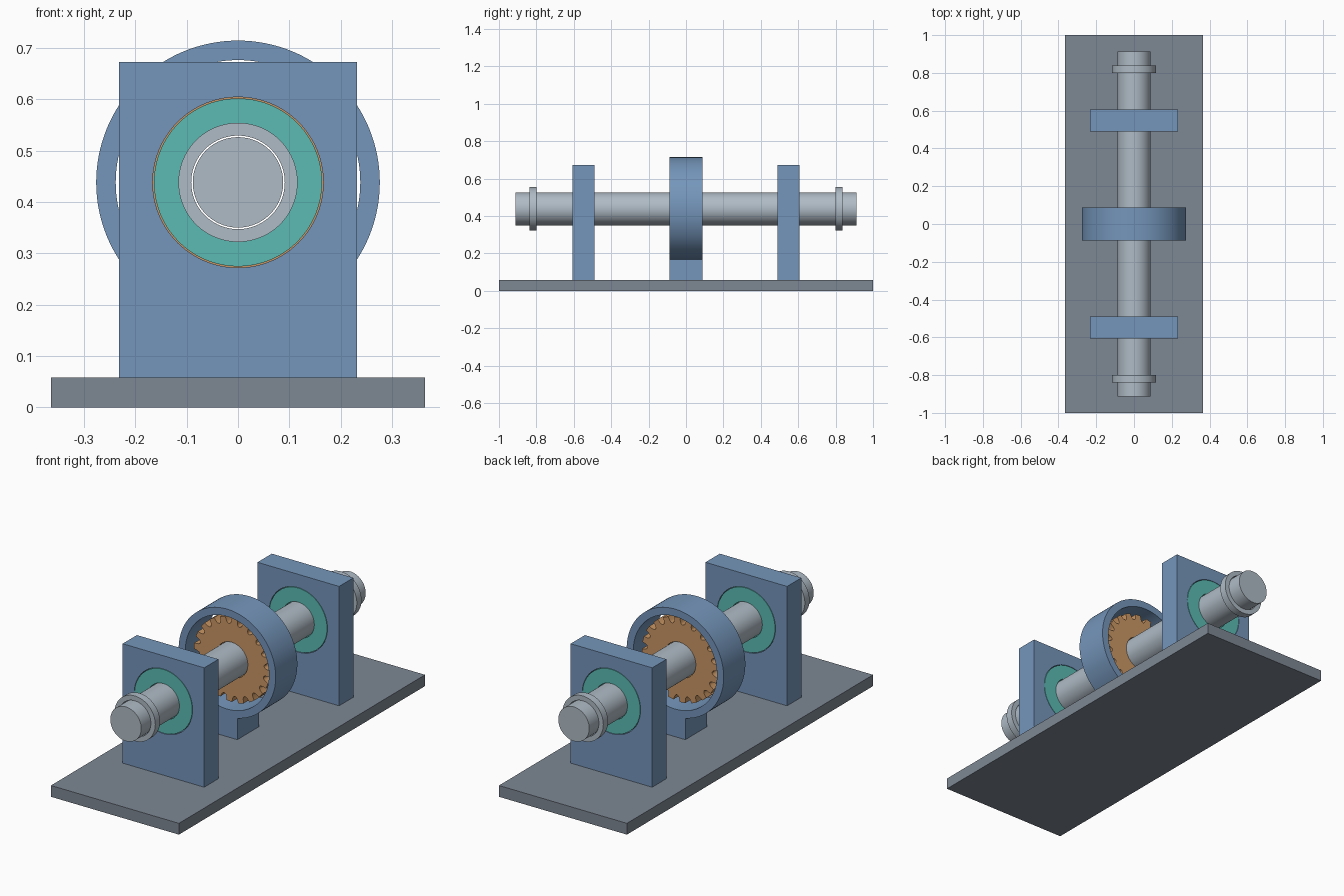
import bpy, bmesh, math

if "Cube" in bpy.data.objects:
    bpy.data.objects.remove(bpy.data.objects["Cube"])

AXIS_Z = 0.438   # height of the shaft centre line
BORE = 0.091


def material(name, r, g, b):
    lin = [((c / 255 + 0.055) / 1.055) ** 2.4 for c in (r, g, b)]
    m = bpy.data.materials.new(name)
    m.diffuse_color = (*lin, 1)
    m.use_nodes = True
    m.node_tree.nodes["Principled BSDF"].inputs["Base Color"].default_value = m.diffuse_color
    return m


BASE = material("slate grey", 125, 135, 147)
BLUE = material("steel blue", 117, 150, 187)
STEEL = material("light steel", 175, 187, 197)
TEAL = material("teal", 92, 187, 180)
BRONZE = material("bronze", 201, 150, 100)


def circle(r, n=96):
    return [(r * math.cos(2 * math.pi * i / n), AXIS_Z + r * math.sin(2 * math.pi * i / n))
            for i in range(n)]


def rect(x, z0, z1):
    return [(-x, z0), (x, z0), (x, z1), (-x, z1)]


def extrude(name, loops, y0, y1, mat):
    """Extrude x-z outlines (inner loops become holes) from y0 to y1."""
    cu = bpy.data.curves.new(name, 'CURVE')
    cu.dimensions = '2D'
    cu.fill_mode = 'BOTH'
    cu.extrude = (y1 - y0) / 2
    for pts in loops:
        sp = cu.splines.new('POLY')
        sp.points.add(len(pts) - 1)
        for p, (x, z) in zip(sp.points, pts):
            p.co = (x, z, 0, 1)
        sp.use_cyclic_u = True
    tmp = bpy.data.objects.new(name + "_outline", cu)
    bpy.context.collection.objects.link(tmp)
    dg = bpy.context.evaluated_depsgraph_get()
    me = bpy.data.meshes.new_from_object(tmp.evaluated_get(dg))
    bpy.data.objects.remove(tmp)
    bm = bmesh.new()
    bm.from_mesh(me)
    bmesh.ops.remove_doubles(bm, verts=bm.verts, dist=1e-5)
    for v in bm.verts:
        x, z, d = v.co
        v.co = (x, (y0 + y1) / 2 - d, z)
    bmesh.ops.recalc_face_normals(bm, faces=bm.faces)
    bm.to_mesh(me)
    bm.free()
    me.materials.clear()
    me.materials.append(mat)
    for p in me.polygons:
        p.material_index = 0
    ob = bpy.data.objects.new(name, me)
    bpy.context.collection.objects.link(ob)
    bpy.ops.object.select_all(action='DESELECT')
    ob.select_set(True)
    bpy.context.view_layer.objects.active = ob
    bpy.ops.object.shade_smooth_by_angle(angle=math.radians(25))
    return ob


# base plate and shaft
extrude("base_plate", [rect(0.364, 0, 0.058)], -1, 1, BASE)
extrude("shaft", [circle(0.088)], -0.912, 0.912, STEEL)

# bearing blocks, bushings and retaining collars at both ends
for side, s in (("front", -1), ("back", 1)):
    def span(a, b):
        return sorted((s * a, s * b))
    extrude(side + "_bearing_block", [rect(0.232, 0.058, 0.672), circle(0.166)],
            *span(0.49, 0.606), BLUE)
    extrude(side + "_bushing", [circle(0.1635), circle(BORE)], *span(0.49, 0.606), TEAL)
    extrude(side + "_collar", [circle(0.116), circle(BORE)], *span(0.8, 0.838), STEEL)

# housing ring on its foot, the foot's top following the ring
RING = 0.276
extrude("housing_ring", [circle(RING, 128), circle(0.238, 128)], -0.088, 0.088, BLUE)
FOOT = 0.058
top = [(x, AXIS_Z - math.sqrt((RING - 0.001) ** 2 - x * x))
       for x in (FOOT * (1 - i / 4) for i in range(9))]
extrude("housing_foot", [[(-FOOT, 0.058), (FOOT, 0.058)] + top], -0.088, 0.088, BLUE)

# toothed wheel with flat tips and rounded valleys
TEETH, STEPS, TIP, DEPTH = 20, 8, 0.216, 0.032
outline = []
for t in range(TEETH):
    for k in range(STEPS + 1):
        u = k / STEPS
        a = 2 * math.pi * (t + 0.55 * u) / TEETH
        r = TIP - DEPTH * math.sqrt(max(0, 1 - (2 * u - 1) ** 2))
        outline.append((r * math.cos(a), AXIS_Z + r * math.sin(a)))
extrude("gear_wheel", [outline, circle(BORE)], -0.05, 0.05, BRONZE)
